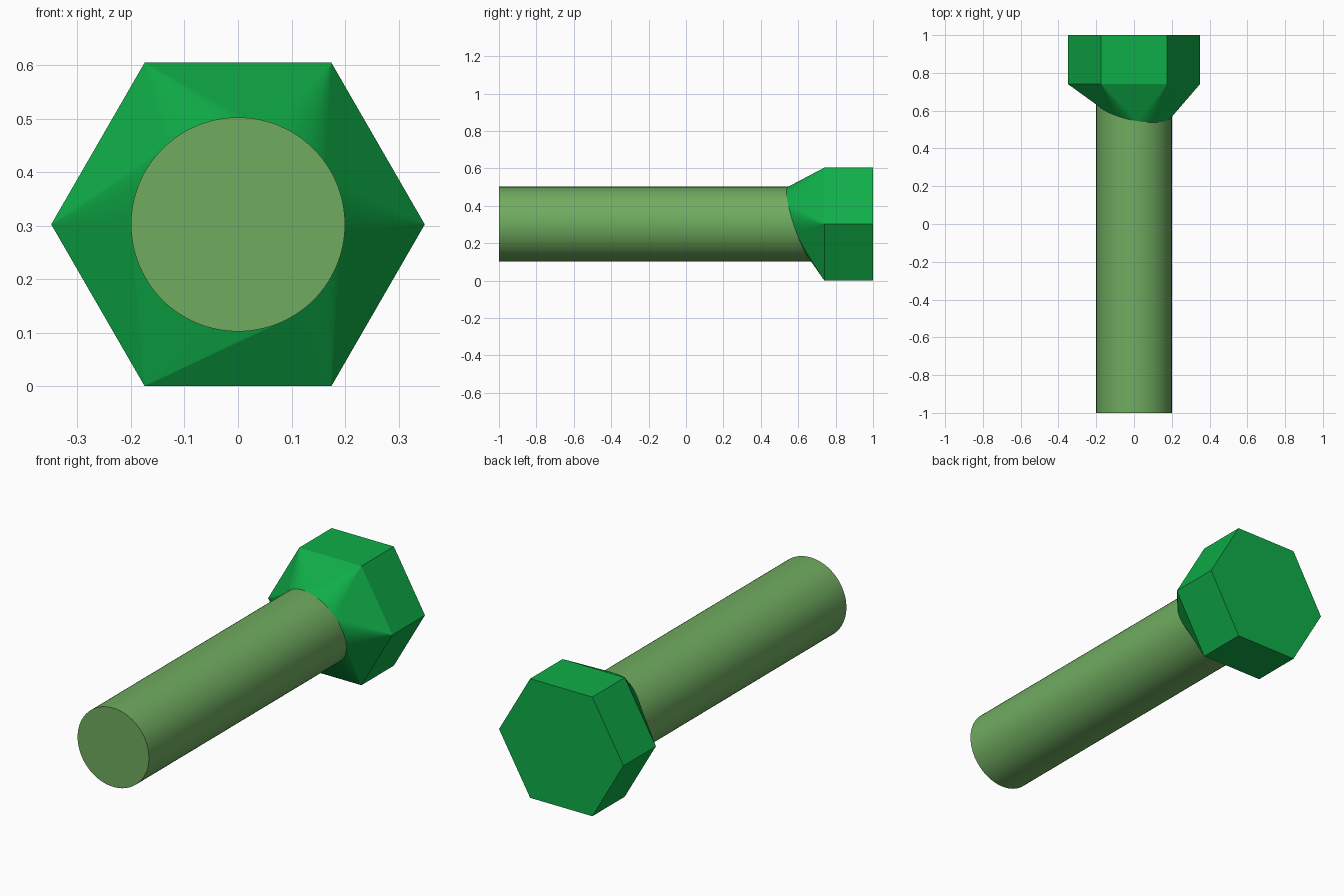
import bpy, bmesh, math
from mathutils import Vector

cube = bpy.data.objects.get("Cube")
if cube:
    bpy.data.objects.remove(cube, do_unlink=True)

SHAFT_R, HEX_R = 0.2, 0.349
AXIS_Z = HEX_R * math.cos(math.pi / 6)
SEGMENTS = 128


def material(name, rgb):
    mat = bpy.data.materials.new(name)
    mat.use_nodes = True
    colour = (*rgb, 1.0)
    mat.diffuse_color = colour
    mat.node_tree.nodes["Principled BSDF"].inputs["Base Color"].default_value = colour
    return mat


def ring(radius, count, y_at):
    """Points round the bolt axis; y_at gives y from the x and z offsets."""
    points = []
    for i in range(count):
        a = 2 * math.pi * i / count
        x, z = radius * math.cos(a), radius * math.sin(a)
        points.append(Vector((x, y_at(x, z), AXIS_Z + z)))
    return points


def make_object(name, bm, mat):
    bmesh.ops.recalc_face_normals(bm, faces=bm.faces[:])
    mesh = bpy.data.meshes.new(name)
    bm.to_mesh(mesh)
    bm.free()
    mesh.materials.append(mat)
    obj = bpy.data.objects.new(name, mesh)
    bpy.context.collection.objects.link(obj)
    return obj


# Shaft: round bar along y, its back end buried in the head
bm = bmesh.new()
front, back = [[bm.verts.new(p) for p in ring(SHAFT_R, SEGMENTS, lambda x, z, y=y: y)]
               for y in (-1.0, 0.8)]
for i in range(SEGMENTS):
    j = (i + 1) % SEGMENTS
    bm.faces.new((front[i], front[j], back[j], back[i]))
bm.faces.new(front)
bm.faces.new(back)
shaft = make_object("shaft", bm, material("soft green", (0.162, 0.413, 0.117)))
bpy.context.view_layer.objects.active = shaft
shaft.select_set(True)
bpy.ops.object.shade_smooth_by_angle(angle=math.radians(30))

# Head: hexagonal prism blended into a slanted collar round the shaft
bm = bmesh.new()
outline = (ring(HEX_R, 6, lambda x, z: 1.0)
           + ring(HEX_R, 6, lambda x, z: 0.74)
           + ring(SHAFT_R, SEGMENTS, lambda x, z: 0.613 - 0.19 * x - 0.325 * z))
verts = [bm.verts.new(p) for p in outline]
bmesh.ops.convex_hull(bm, input=verts)
bmesh.ops.dissolve_limit(bm, angle_limit=math.radians(0.1),
                         verts=bm.verts[:], edges=bm.edges[:])
make_object("hex_head", bm, material("bright green", (0.0048, 0.423, 0.065)))
